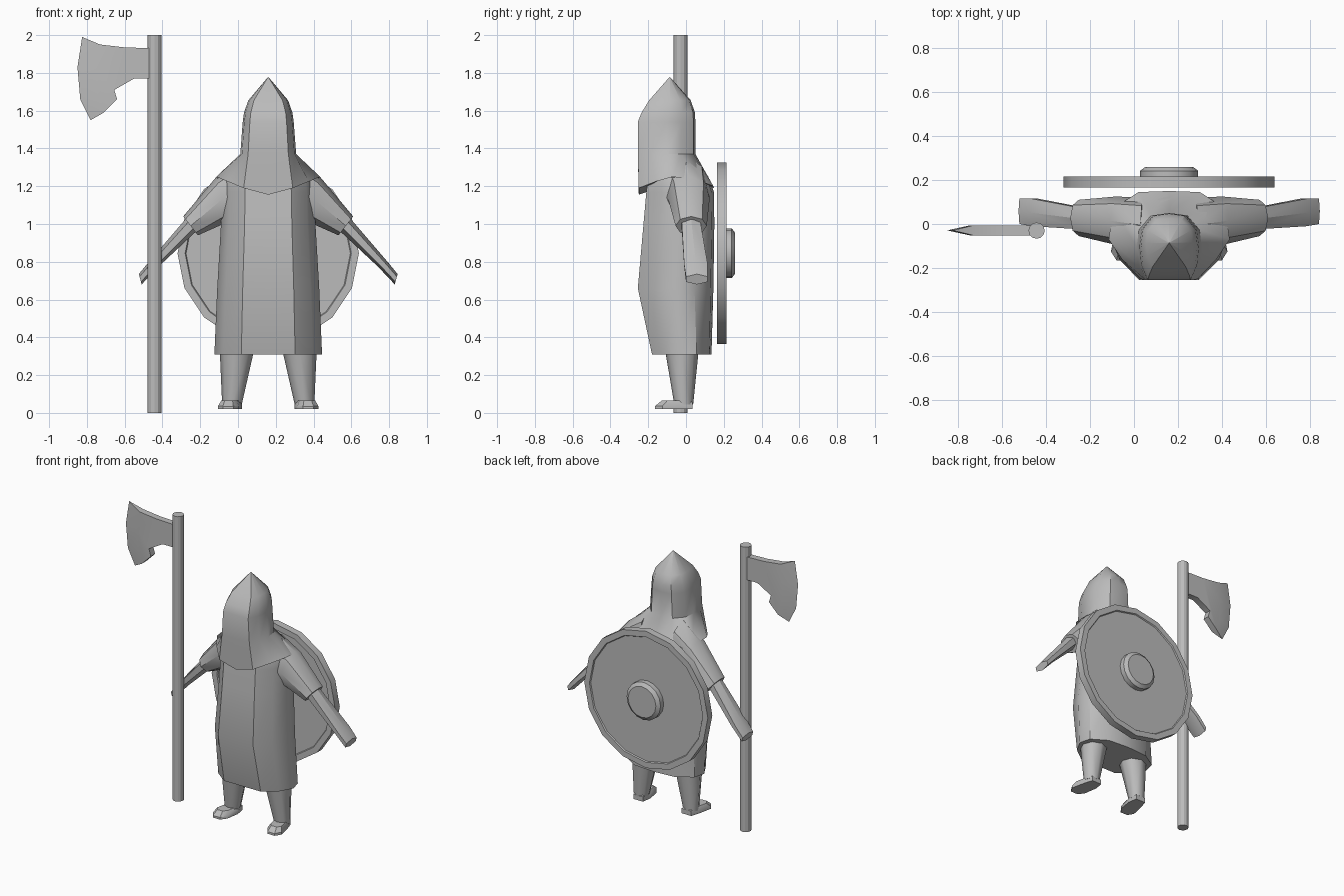
import bpy, bmesh, math
from mathutils import Vector

if "Cube" in bpy.data.objects:
    bpy.data.objects.remove(bpy.data.objects["Cube"])

CX = 0.16  # centre line of the figure
grey = bpy.data.materials.new("plain grey")
grey.diffuse_color = (0.5, 0.5, 0.5, 1)
grey.use_nodes = True
grey.node_tree.nodes["Principled BSDF"].inputs["Base Color"].default_value = grey.diffuse_color


def finish(name, bm, angle=35):
    bmesh.ops.recalc_face_normals(bm, faces=bm.faces)
    me = bpy.data.meshes.new(name)
    bm.to_mesh(me)
    bm.free()
    ob = bpy.data.objects.new(name, me)
    bpy.context.collection.objects.link(ob)
    me.materials.append(grey)
    bpy.ops.object.select_all(action='DESELECT')
    ob.select_set(True)
    bpy.context.view_layer.objects.active = ob
    bpy.ops.object.shade_smooth_by_angle(angle=math.radians(angle))
    return ob


def loft(name, rings, angle=35):
    """Skin a row of equal-sized rings and cap both ends."""
    bm = bmesh.new()
    vs = [[bm.verts.new(p) for p in r] for r in rings]
    n = len(vs[0])
    for a, b in zip(vs, vs[1:]):
        for i in range(n):
            j = (i + 1) % n
            bm.faces.new((a[i], a[j], b[j], b[i]))
    bm.faces.new(vs[0])
    bm.faces.new(vs[-1])
    return finish(name, bm, angle)


def mirrored(half):
    """Complete a half ring (front middle to back middle) across the centre line."""
    full = half + [(-x, y, z) for x, y, z in half[-2:0:-1]]
    return [(CX + x, y, z) for x, y, z in full]


def body_ring(z, w, yf, yb, flat=0.5):
    shape = [(0, -1), (flat, -1), (0.5 + flat / 2 + 0.08, -0.55), (1, 0),
             (0.93, 0.5), (0.55, 0.93), (0, 1)]
    c, h = (yf + yb) / 2, (yb - yf) / 2
    return mirrored([(u * w, c + v * h, z) for u, v in shape])


def limb_ring(s, top, bottom, yf, yb, n):
    """Oval section between a top and bottom point (x offset, z)."""
    t, b = Vector(top), Vector(bottom)
    c, h = (t + b) / 2, (t - b) / 2
    ring = []
    for k in range(n):
        a = 2 * math.pi * k / n
        p = c + h * math.cos(a)
        y = (yf + yb) / 2 + (yb - yf) / 2 * math.sin(a) / math.sin(math.pi * (n // 4 * 2) / n if n % 4 == 0 else math.pi / 3)
        ring.append((CX + s * p.x, y, p.y))
    return ring


def disc(name, profile, n):
    """Turn (radius, y) points about the shield axis."""
    return loft(name, [[(CX + r * math.cos(2 * math.pi * k / n), y,
                         0.845 + r * math.sin(2 * math.pi * k / n))
                        for k in range(n)] for r, y in profile], 30)


# Robe
loft("robe", [body_ring(*r) for r in [
    (0.31, 0.285, -0.18, 0.135), (0.66, 0.27, -0.255, 0.145),
    (1.0, 0.25, -0.225, 0.15), (1.17, 0.245, -0.21, 0.148),
    (1.25, 0.235, -0.2, 0.118), (1.36, 0.14, -0.18, 0.045)]], 40)

# Pointed hood with draped collar
inner = [(0, -0.19, 1.175), (0.12, -0.19, 1.205), (0.19, -0.13, 1.24), (0.235, -0.05, 1.25),
         (0.22, 0.06, 1.23), (0.13, 0.11, 1.21), (0, 0.12, 1.2)]
hem = [(0, -0.25, 1.155), (0.13, -0.25, 1.19), (0.215, -0.16, 1.225), (0.275, -0.07, 1.25),
       (0.255, 0.07, 1.23), (0.14, 0.145, 1.2), (0, 0.15, 1.19)]
loft("hood", [mirrored(inner), mirrored(hem)] + [body_ring(*r, 0.72) for r in [
    (1.37, 0.148, -0.255, 0.05), (1.54, 0.135, -0.255, 0.05), (1.59, 0.128, -0.235, 0.047),
    (1.655, 0.105, -0.195, 0.025), (1.777, 0.002, -0.088, -0.084)]], 40)

for s, side in ((-1, "right"), (1, "left")):
    # Wide sleeve and bare arm
    loft(side + "_sleeve", [limb_ring(s, *r, 8) for r in [
        ((0.13, 1.36), (0.1, 1.0), -0.13, 0.12), ((0.27, 1.255), (0.215, 1.01), -0.095, 0.125),
        ((0.45, 1.04), (0.372, 0.94), -0.055, 0.11)]], 40)
    loft(side + "_arm", [limb_ring(s, *r, 6) for r in [
        ((0.40, 1.07), (0.35, 0.99), -0.025, 0.07), ((0.64, 0.79), (0.58, 0.775), -0.01, 0.115),
        ((0.685, 0.735), (0.67, 0.68), 0.0, 0.115)]], 30)
    # Leg, tapering to the ankle
    loft(side + "_leg", [[(CX + s * (x + rx * math.cos(math.pi * k / 4)),
                           y + ry * math.sin(math.pi * k / 4), z) for k in range(8)]
                         for x, y, rx, ry, z in [(0.165, -0.022, 0.092, 0.09, 0.34),
                                                 (0.192, -0.012, 0.052, 0.05, 0.045)]], 50)
    # Shoe: sole outline raised to a sloping top
    sole = [(0.15, 0.035), (0.225, 0.035), (0.245, -0.03), (0.265, -0.125),
            (0.24, -0.165), (0.185, -0.165), (0.155, -0.125), (0.14, -0.03)]
    loft(side + "_shoe", [
        [(CX + s * x, y, 0.02) for x, y in sole],
        [(CX + s * x, y, 0.05 + 0.1 * max(y, -0.15)) for x, y in sole],
        [(CX + s * (0.2 + (x - 0.2) * 0.75), -0.02 + (y + 0.02) * 0.75, 0.065) for x, y in sole]], 35)

# Round shield with raised rim, and its boss
disc("shield", [(0.435, 0.173), (0.44, 0.165), (0.48, 0.165), (0.48, 0.215),
                (0.44, 0.215), (0.435, 0.207)], 16)
disc("shield_boss", [(0.132, 0.2), (0.132, 0.242), (0.108, 0.26)], 16)

# Axe shaft
loft("axe_shaft", [[(-0.443 + 0.037 * math.cos(math.pi * k / 6),
                     -0.03 + 0.037 * math.sin(math.pi * k / 6), z) for k in range(12)]
                   for z in (0, 2)], 25)

# Axe head: flat cheeks narrowing to a single cutting edge
cheek = [(-0.44, 1.93), (-0.6, 1.935), (-0.73, 1.95), (-0.745, 1.82), (-0.74, 1.68),
         (-0.71, 1.59), (-0.64, 1.66), (-0.655, 1.71), (-0.55, 1.77), (-0.44, 1.77)]
edge = [(-0.825, 1.99), (-0.85, 1.83), (-0.835, 1.66), (-0.78, 1.55)]
bm = bmesh.new()
front, back = [[bm.verts.new((x, y, z)) for x, z in cheek] for y in (-0.052, -0.006)]
tip = [bm.verts.new((x, -0.029, z)) for x, z in edge]
for side in (front, back):
    bm.faces.new(side)
    for i in range(3):
        bm.faces.new((side[i + 2], side[i + 3], tip[i + 1], tip[i]))
for i in range(10):
    if i not in (2, 3, 4):
        j = (i + 1) % 10
        bm.faces.new((front[i], front[j], back[j], back[i]))
bm.faces.new((front[2], back[2], tip[0]))
bm.faces.new((front[5], back[5], tip[3]))
finish("axe_head", bm, 30)
